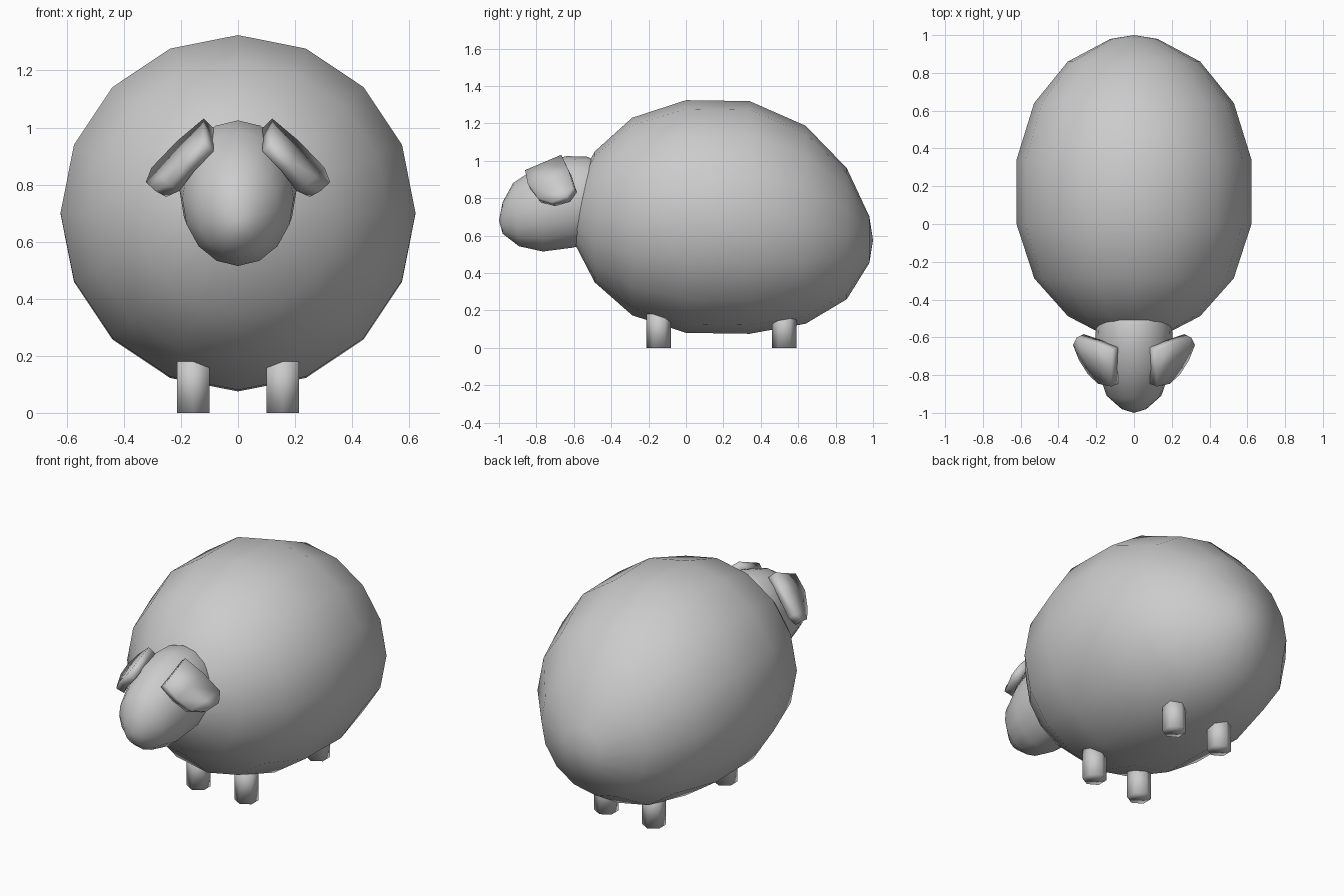
import bpy, bmesh, math
from mathutils import Vector

if "Cube" in bpy.data.objects:
    bpy.data.objects.remove(bpy.data.objects["Cube"])


def finish(name, bm):
    bmesh.ops.recalc_face_normals(bm, faces=bm.faces)
    for f in bm.faces:
        f.smooth = True
    me = bpy.data.meshes.new(name)
    bm.to_mesh(me)
    bm.free()
    ob = bpy.data.objects.new(name, me)
    bpy.context.collection.objects.link(ob)
    return ob


def loft(name, sections, back, front, n=16):
    """Elliptical rings, each (top_y, top_z, bottom_y, bottom_z, half_width), closed by two poles."""
    bm = bmesh.new()
    rings = []
    for ty, tz, by, bz, w in sections:
        top, bot = Vector((0, ty, tz)), Vector((0, by, bz))
        c, h = (top + bot) / 2, (top - bot) / 2
        rings.append([bm.verts.new(c + h * math.cos(a) + Vector((w * math.sin(a), 0, 0)))
                      for a in (2 * math.pi * i / n for i in range(n))])
    for r, s in zip(rings, rings[1:]):
        for i in range(n):
            bm.faces.new((r[i], r[(i + 1) % n], s[(i + 1) % n], s[i]))
    for pole, ring in ((back, rings[0]), (front, rings[-1])):
        p = bm.verts.new((0, *pole))
        for i in range(n):
            bm.faces.new((p, ring[i], ring[(i + 1) % n]))
    return finish(name, bm)


# Egg-shaped woolly body: (y, centre z, radius)
body = [(0.98, 0.578, 0.125), (0.86, 0.61, 0.35), (0.64, 0.658, 0.529), (0.34, 0.697, 0.622),
        (0.0, 0.702, 0.622), (-0.288, 0.702, 0.528), (-0.488, 0.70, 0.35), (-0.605, 0.70, 0.125)]
loft("body", [(y, z + r, y, z - r, r) for y, z, r in body], (1.0, 0.575), (-0.625, 0.70))

# Head, tapering to the muzzle
loft("head", [(-0.43, 0.98, -0.43, 0.60, 0.17), (-0.53, 1.022, -0.50, 0.56, 0.2),
              (-0.64, 1.025, -0.61, 0.535, 0.205), (-0.77, 0.985, -0.765, 0.515, 0.195),
              (-0.925, 0.88, -0.893, 0.543, 0.145), (-0.98, 0.78, -0.98, 0.61, 0.065)],
     (-0.40, 0.80), (-1.0, 0.68))

# Drooping slab ears
front_edge = [(0.103, -0.853, 0.934), (0.172, -0.838, 0.862), (0.225, -0.785, 0.79), (0.272, -0.71, 0.768)]
back_edge = [(0.103, -0.66, 1.015), (0.195, -0.622, 0.938), (0.285, -0.592, 0.845), (0.305, -0.63, 0.795)]
for side, label in ((1, "left"), (-1, "right")):
    bm = bmesh.new()
    rows = []
    for f, b in zip(front_edge, back_edge):
        f, b = Vector(f), Vector(b)
        rows.append([bm.verts.new((p.x * side, p.y, p.z)) for p in (f, (f + b) / 2, b)])
    for r, s in zip(rows, rows[1:]):
        for i in range(2):
            bm.faces.new((r[i], r[i + 1], s[i + 1], s[i]))
    ear = finish("ear_" + label, bm)
    mod = ear.modifiers.new("thickness", "SOLIDIFY")
    mod.thickness = 0.05
    mod.offset = 0

# Short hexagonal legs
for y, place in ((-0.145, "front"), (0.525, "back")):
    for side, label in ((1, "left"), (-1, "right")):
        bm = bmesh.new()
        bot, top = [[bm.verts.new((side * 0.157 + 0.065 * math.sin(i * math.pi / 3),
                                   y + 0.065 * math.cos(i * math.pi / 3), z))
                     for i in range(6)] for z in (0.0, 0.2)]
        bm.faces.new(bot)
        bm.faces.new(top)
        for i in range(6):
            j = (i + 1) % 6
            bm.faces.new((bot[i], bot[j], top[j], top[i]))
        finish(place + "_leg_" + label, bm)
